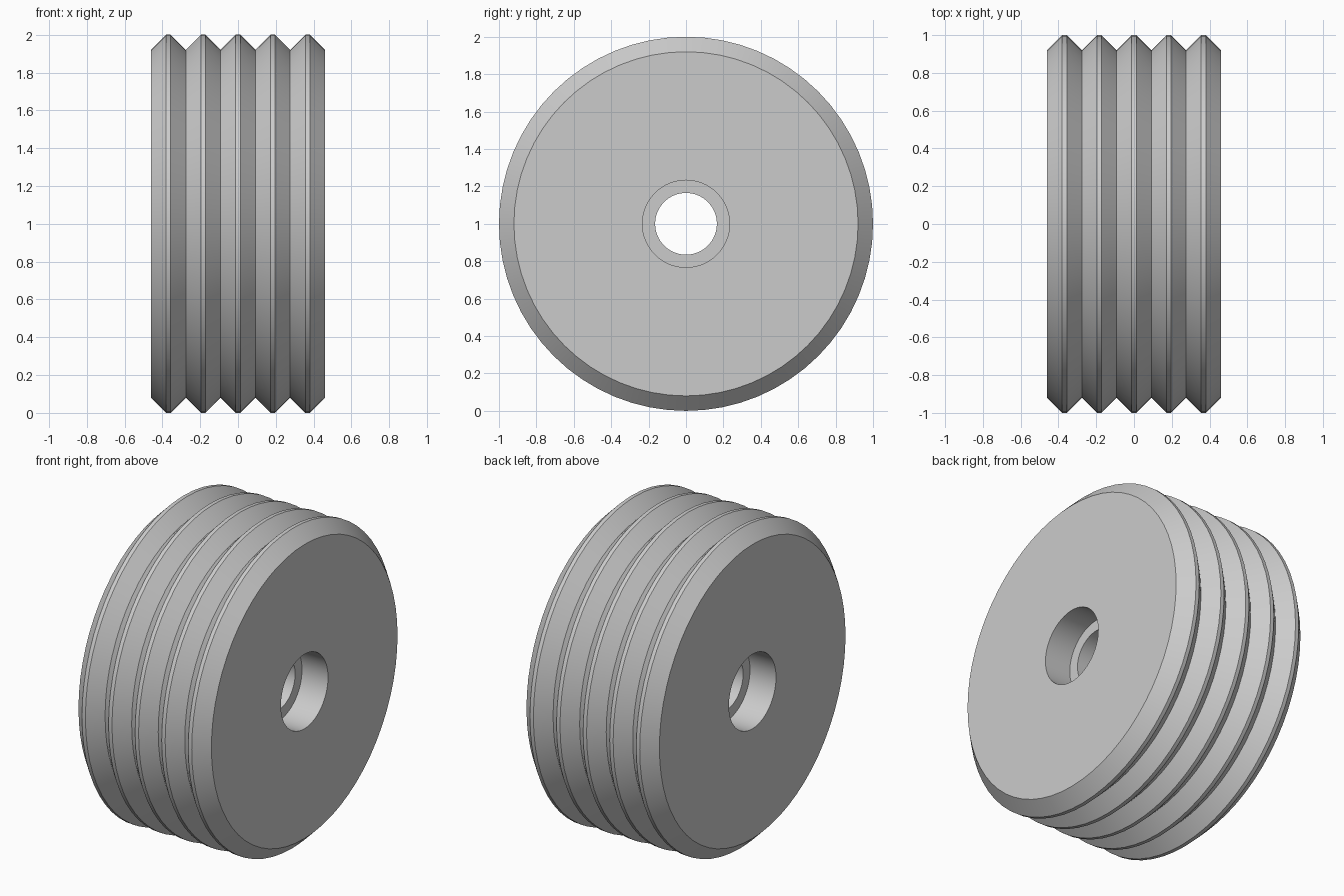
import bpy, bmesh, math
from mathutils import Matrix, Vector

cube = bpy.data.objects.get("Cube")
if cube:
    bpy.data.objects.remove(cube, do_unlink=True)

# Plain grey material
grey = bpy.data.materials.new("light_grey")
grey.use_nodes = True
colour = (0.6, 0.6, 0.6, 1)
grey.diffuse_color = colour
grey.node_tree.nodes["Principled BSDF"].inputs["Base Color"].default_value = colour

RIDGES, PITCH = 5, 0.184
HALF = RIDGES * PITCH / 2
PEAK, VALLEY, FLAT = 1.0, 0.92, 0.012
BORE, SEAT, SEAT_DEPTH = 0.165, 0.233, 0.18
SIDES = 64

# Closed cross-section (x, radius): ridged rim, then the stepped bore
profile = [(-HALF, VALLEY)]
for i in range(RIDGES):
    mid = -HALF + PITCH * (i + 0.5)
    profile += [(mid - FLAT, PEAK), (mid + FLAT, PEAK), (mid + PITCH / 2, VALLEY)]
step = HALF - SEAT_DEPTH
profile += [(HALF, SEAT), (step, SEAT), (step, BORE),
            (-step, BORE), (-step, SEAT), (-HALF, SEAT)]

# Revolve the cross-section about the x axis
bm = bmesh.new()
rings = []
for s in range(SIDES):
    turn = Matrix.Rotation(math.tau * s / SIDES, 3, 'X')
    rings.append([bm.verts.new(turn @ Vector((x, 0, r)) + Vector((0, 0, PEAK)))
                  for x, r in profile])
n = len(profile)
for s in range(SIDES):
    a, b = rings[s], rings[(s + 1) % SIDES]
    for k in range(n):
        j = (k + 1) % n
        bm.faces.new((a[k], a[j], b[j], b[k]))
bmesh.ops.recalc_face_normals(bm, faces=bm.faces)

mesh = bpy.data.meshes.new("grooved_wheel")
bm.to_mesh(mesh)
bm.free()
mesh.materials.append(grey)
wheel = bpy.data.objects.new("grooved_wheel", mesh)
bpy.context.collection.objects.link(wheel)

# Smooth around the wheel, sharp at the profile corners
bpy.ops.object.select_all(action='DESELECT')
wheel.select_set(True)
bpy.context.view_layer.objects.active = wheel
bpy.ops.object.shade_smooth_by_angle(angle=math.radians(30))
